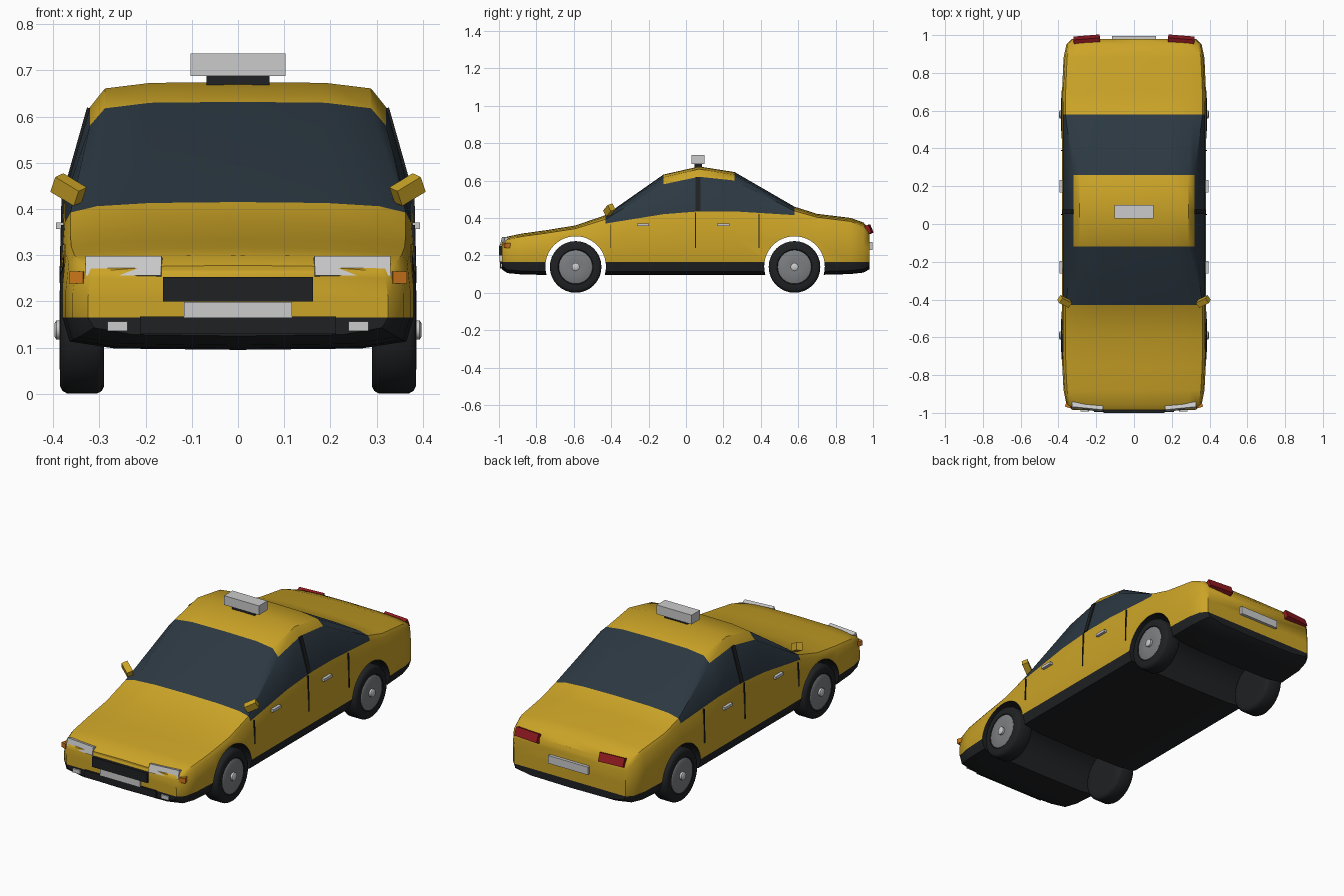
import bpy, bmesh, math
from mathutils import Matrix, Euler

if "Cube" in bpy.data.objects:
    bpy.data.objects.remove(bpy.data.objects["Cube"])


def mat(name, rgb):
    m = bpy.data.materials.new(name)
    m.diffuse_color = (*rgb, 1)
    m.use_nodes = True
    m.node_tree.nodes["Principled BSDF"].inputs["Base Color"].default_value = m.diffuse_color
    return m


YELLOW = mat("yellow_paint", (0.6, 0.37, 0.02))
BLACK = mat("black_trim", (0.014, 0.015, 0.017))
GLASS = mat("dark_glass", (0.025, 0.04, 0.055))
LIGHT = mat("light_grey", (0.55, 0.55, 0.53))
RIM = mat("rim_grey", (0.2, 0.21, 0.22))
RED = mat("red_lens", (0.28, 0.01, 0.015))
ORANGE = mat("orange_lens", (0.6, 0.18, 0.01))


def to_object(name, bm, mats):
    bmesh.ops.recalc_face_normals(bm, faces=bm.faces)
    me = bpy.data.meshes.new(name)
    bm.to_mesh(me)
    bm.free()
    for m in mats:
        me.materials.append(m)
    ob = bpy.data.objects.new(name, me)
    bpy.context.collection.objects.link(ob)
    return ob


def activate(ob):
    bpy.ops.object.select_all(action='DESELECT')
    ob.select_set(True)
    bpy.context.view_layer.objects.active = ob


def smooth(ob, deg=40):
    activate(ob)
    bpy.ops.object.shade_smooth_by_angle(angle=math.radians(deg))


def box(name, loc, size, m, rot=(0, 0, 0)):
    bm = bmesh.new()
    bmesh.ops.create_cube(bm, size=1, matrix=Matrix.Diagonal((*size, 1)))
    ob = to_object(name, bm, [m])
    ob.location = loc
    ob.rotation_euler = Euler(rot)
    return ob


def pair(name, loc, size, m, rot=(0, 0, 0)):
    for s, side in ((1, "left"), (-1, "right")):
        box(f"{name}_{side}", (s * loc[0], loc[1], loc[2]), size, m,
            (rot[0], s * rot[1], s * rot[2]))


def lathe(name, profile, y, z, side, m, n=32):
    # Spin (x, radius) points round an axle parallel to x
    bm = bmesh.new()
    rings = []
    for x, r in profile:
        rings.append([bm.verts.new((side * x, y + r * math.cos(a), z + r * math.sin(a)))
                      for a in (2 * math.pi * i / n for i in range(n))])
    for a, b in zip(rings, rings[1:]):
        for i in range(n):
            bm.faces.new((a[i], a[(i + 1) % n], b[(i + 1) % n], b[i]))
    bm.faces.new(rings[0])
    bm.faces.new(rings[-1])
    return to_object(name, bm, m if isinstance(m, list) else [m])


# Body shell: cross-sections (y, half width, bottom, belt, top, cabin shoulder height)
STATIONS = [
    (-0.985, 0.325, 0.125, 0.250, 0.278, None),
    (-0.955, 0.358, 0.105, 0.268, 0.300, None),
    (-0.88, 0.373, 0.098, 0.285, 0.316, None),
    (-0.75, 0.380, 0.095, 0.302, 0.334, None),
    (-0.59, 0.382, 0.095, 0.325, 0.360, None),
    (-0.43, 0.382, 0.095, 0.370, 0.415, None),
    (-0.12, 0.382, 0.095, 0.420, 0.632, 0.580),
    (0.07, 0.382, 0.095, 0.435, 0.675, 0.620),
    (0.26, 0.382, 0.095, 0.435, 0.645, 0.600),
    (0.58, 0.382, 0.095, 0.415, 0.460, None),
    (0.70, 0.381, 0.095, 0.385, 0.422, None),
    (0.88, 0.373, 0.100, 0.362, 0.400, None),
    (0.95, 0.358, 0.108, 0.335, 0.375, None),
    (0.98, 0.330, 0.125, 0.300, 0.340, None),
]


def section(w, zb, belt, top, shoulder):
    pts = [(0, zb), (0.7 * w, zb + 0.003), (0.96 * w, zb + 0.018), (w, 0.165),
           (w, 0.165 + 0.5 * (belt - 0.165)), (0.982 * w, belt)]
    if shoulder:
        pts += [(0.321, shoulder), (0.288, top - 0.014), (0.19, top - 0.002)]
    else:
        pts += [(0.95 * w, belt + 0.5 * (top - belt)), (0.8 * w, top - 0.009),
                (0.5 * w, top - 0.002)]
    return pts + [(0, top)]


bm = bmesh.new()
rings = []
for y, *rest in STATIONS:
    half = section(*rest)
    full = half + [(-x, z) for x, z in half[-2:0:-1]]
    rings.append([bm.verts.new((x, y, z)) for x, z in full])
n = len(rings[0])
for k, (a, b) in enumerate(zip(rings, rings[1:])):
    for i in range(n):
        f = bm.faces.new((a[i], a[(i + 1) % n], b[(i + 1) % n], b[i]))
        row = min(i, n - 1 - i)
        if row < 3:
            f.material_index = 1
        elif 5 <= k <= 8 and (row == 5 or (row > 5 and k in (5, 8))):
            f.material_index = 2
for r in (rings[0], rings[-1]):
    for i in range(n // 2):
        q = [r[i], r[i + 1], r[(n - i - 1) % n], r[(n - i) % n]]
        f = bm.faces.new(list(dict.fromkeys(q)))
        f.material_index = 1 if i < 3 else 0
body = to_object("body", bm, [YELLOW, BLACK, GLASS])

# Wheel arches cut right across the body
AXLES = (("front", -0.59), ("rear", 0.58))
for name, y in AXLES:
    cutter = lathe("arch_cutter", [(-0.6, 0.162), (0.6, 0.162)], y, 0.14, 1,
                   [YELLOW, BLACK, GLASS], 48)
    for p in cutter.data.polygons:
        p.material_index = 1
    cutter.hide_render = True
    activate(body)
    mod = body.modifiers.new("arch", 'BOOLEAN')
    mod.operation = 'DIFFERENCE'
    mod.solver = 'EXACT'
    mod.object = cutter
    bpy.ops.object.modifier_apply(modifier=mod.name)
    bpy.data.objects.remove(cutter)
smooth(body)

# Wheels: tyre, rim disc and hub cap
for name, y in AXLES:
    for s, side in ((1, "left"), (-1, "right")):
        tag = f"{name}_{side}"
        smooth(lathe("tyre_" + tag, [(0.29, 0.09), (0.29, 0.122), (0.295, 0.132), (0.306, 0.138),
                                     (0.369, 0.138), (0.38, 0.132), (0.385, 0.122),
                                     (0.385, 0.094), (0.376, 0.088)], y, 0.138, s, BLACK))
        smooth(lathe("rim_" + tag, [(0.37, 0.09), (0.383, 0.09), (0.387, 0.084),
                                    (0.382, 0.03)], y, 0.138, s, RIM))
        smooth(lathe("hub_" + tag, [(0.375, 0.021), (0.393, 0.021), (0.397, 0.015)],
                     y, 0.138, s, LIGHT, 16))

# Nose: lamps, grilles and plate
pair("headlight", (0.247, -0.968, 0.274), (0.165, 0.026, 0.043), LIGHT, (-0.25, 0, 0.1))
pair("indicator", (0.346, -0.957, 0.252), (0.032, 0.03, 0.026), ORANGE, (0, 0, 0.3))
pair("fog_light", (0.261, -0.985, 0.146), (0.044, 0.014, 0.021), LIGHT)
box("grille", (0, -0.987, 0.226), (0.324, 0.026, 0.053), BLACK)
box("front_plate", (0, -0.987, 0.182), (0.234, 0.018, 0.034), LIGHT)
box("lower_grille", (0, -0.983, 0.148), (0.424, 0.022, 0.038), BLACK)

# Tail: lamps and plate
pair("tail_light", (0.25, 0.977, 0.338), (0.14, 0.026, 0.046), RED, (0.4, 0, -0.08))
box("rear_plate", (0, 0.987, 0.25), (0.234, 0.018, 0.042), LIGHT)

# Sides: mirrors, pillars, door seams and handles
pair("mirror", (0.367, -0.41, 0.442), (0.064, 0.032, 0.038), YELLOW, (0.3, -0.5, 0.45))
pair("centre_pillar", (0.348, 0.065, 0.527), (0.01, 0.026, 0.19), BLACK, (0, -0.275, 0))
for k, (y, z0, z1) in enumerate(((-0.405, 0.24, 0.365), (0.05, 0.24, 0.43), (0.39, 0.24, 0.42))):
    pair(f"door_seam_{k + 1}", (0.3795, y, (z0 + z1) / 2), (0.01, 0.005, z1 - z0), BLACK,
         (0, -0.025, 0))
for name, y in (("front", -0.23), ("rear", 0.2)):
    pair(f"{name}_door_handle", (0.386, y, 0.364), (0.016, 0.066, 0.014), LIGHT)

# Roof sign on its base
box("sign_base", (0, 0.065, 0.679), (0.136, 0.04, 0.022), BLACK)
box("roof_sign", (0, 0.065, 0.712), (0.206, 0.07, 0.049), LIGHT)
